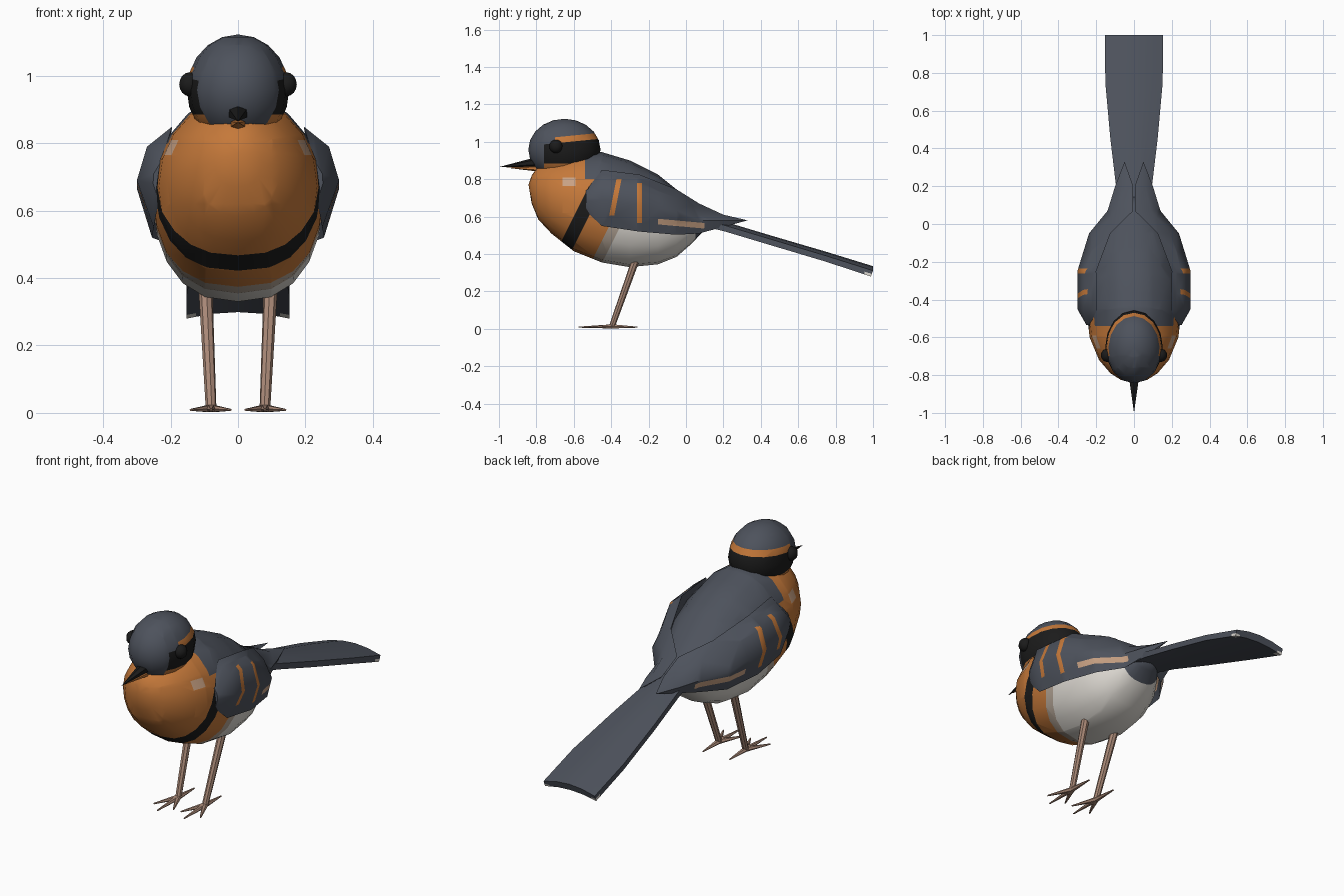
import bpy, bmesh, math
from mathutils import Vector

if "Cube" in bpy.data.objects:
    bpy.data.objects.remove(bpy.data.objects["Cube"])

COLOURS = {
    "slate": (0.075, 0.085, 0.108), "orange": (0.56, 0.19, 0.042),
    "black": (0.011, 0.011, 0.011), "white": (0.72, 0.69, 0.64),
    "tan": (0.58, 0.36, 0.23), "leg_brown": (0.40, 0.25, 0.185),
    "pale_buff": (0.45, 0.37, 0.30),
}
MATS = {}
for key, col in COLOURS.items():
    MATS[key] = bpy.data.materials.new(key)
    MATS[key].diffuse_color = (*col, 1)
INDEX = {k: i for i, k in enumerate(COLOURS)}


def loft(rings, start=None, end=None):
    """Skin a row of equal rings; ends close to a point or a flat cap."""
    bm = bmesh.new()
    rows = [[bm.verts.new(p) for p in r] for r in rings]
    n = len(rows[0])
    for a, b in zip(rows, rows[1:]):
        for i in range(n):
            j = (i + 1) % n
            bm.faces.new((a[i], a[j], b[j], b[i]))
    for row, tip in ((rows[0], start), (rows[-1], end)):
        if tip:
            v = bm.verts.new(tip)
            for i in range(n):
                bm.faces.new((row[i], row[(i + 1) % n], v))
        else:
            bm.faces.new(row)
    return bm


def ellipsoid(centre, radii, u, v):
    bm = bmesh.new()
    bmesh.ops.create_uvsphere(bm, u_segments=u, v_segments=v, radius=1)
    bmesh.ops.scale(bm, vec=radii, verts=bm.verts)
    bmesh.ops.translate(bm, vec=centre, verts=bm.verts)
    return bm


def paint(bm, colour, *planes):
    """Cut out and colour the region where a*x + b*y + c*z > d for each plane."""
    faces = list(bm.faces)
    for a, b, c, d in planes:
        no = Vector((a, b, c))
        geom = set(faces)
        for f in faces:
            geom.update(f.edges)
            geom.update(f.verts)
        out = bmesh.ops.bisect_plane(bm, geom=list(geom), dist=1e-5,
                                     plane_co=no * (d / no.length_squared), plane_no=no)
        faces = [f for f in out["geom"] if isinstance(f, bmesh.types.BMFace)
                 and f.calc_center_median().dot(no) > d]
    for f in faces:
        f.material_index = INDEX[colour]


def finish(name, bm, colour=None, mirror=False, angle=40):
    if colour:
        for f in bm.faces:
            f.material_index = INDEX[colour]
    bmesh.ops.recalc_face_normals(bm, faces=bm.faces)
    for f in bm.faces:
        f.smooth = True
    me = bpy.data.meshes.new(name)
    bm.to_mesh(me)
    bm.free()
    for m in MATS.values():
        me.materials.append(m)
    me.set_sharp_from_angle(angle=math.radians(angle))
    ob = bpy.data.objects.new(name, me)
    bpy.context.collection.objects.link(ob)
    if mirror:
        ob.modifiers.new("mirror", 'MIRROR')
    return ob


def tube(a, b, ra, rb, sides=8, flat=1.0):
    """Tapered rod between two points."""
    a, b = Vector(a), Vector(b)
    q = (b - a).to_track_quat('Z', 'Y')
    rings = []
    for p, r in ((a, ra), (b, rb)):
        ring = []
        for i in range(sides):
            t = 2 * math.pi * i / sides
            o = q @ Vector((r * math.cos(t), r * math.sin(t), 0))
            ring.append(p + Vector((o.x, o.y, o.z * flat)))
        rings.append(ring)
    return loft(rings)


# Body: stations of (y, bottom, top, half width)
stations = [(-.825, .67, .82, .07), (-.79, .585, .87, .125), (-.72, .51, .90, .185),
            (-.60, .415, .935, .235), (-.45, .355, .945, .252), (-.30, .33, .90, .25),
            (-.15, .345, .825, .225), (-.05, .385, .745, .185), (.03, .455, .68, .13),
            (.10, .53, .62, .08)]
rings = []
for y, lo, hi, w in stations:
    ring = []
    for i in range(20):
        t = 2 * math.pi * i / 20
        c, s = math.cos(t), math.sin(t)
        k = 0.8 if s < 0 else 1.0
        x = w * math.copysign(abs(c) ** k, c)
        ring.append((x, y, (lo + hi) / 2 + s * (hi - lo) / 2))
    rings.append(ring)
body = loft(rings, start=(0, -.842, .77), end=(0, .16, .575))
for f in body.faces:
    f.material_index = INDEX["orange"]
paint(body, "white", (0, 1, -.5, -.625))
paint(body, "pale_buff", (0, 1, -.5, -.685), (0, -1, .5, .625))
paint(body, "black", (0, 1, -.5, -.90), (0, -1, .5, .82), (0, 0, -1, -.76))
paint(body, "slate", (0, 0, 1, .80), (0, 1, 0, -.54))
paint(body, "slate", (0, 0, 1, .62), (0, 1, 0, -.40))
paint(body, "slate", (0, 1, 0, .05))
for s in (1, -1):
    paint(body, "tan", (s, 0, 0, .1), (0, 1, 0, -.66), (0, -1, 0, .59),
          (0, 0, 1, .765), (0, 0, -1, -.81))
finish("body", body)

# Head with mask, brow stripe and throat
head = ellipsoid((0, -.65, .958), (.152, .193, .165), 16, 10)
for f in head.faces:
    f.material_index = INDEX["slate"]
paint(head, "black", (0, 1, 0, -.76), (0, .1, -1, -1.062), (0, 0, 1, .885))
paint(head, "orange", (0, 1, 0, -.70), (0, -.1, 1, 1.062), (0, .1, -1, -1.094))
paint(head, "orange", (0, 1, 0, -.76), (0, 0, -1, -.885))
finish("head", head)

# Eyes
finish("eye", ellipsoid((.143, -.695, .975), (.033, .036, .036), 10, 8), "black", True)

# Beak halves
def beak(name, colour, lo, hi, w, tip):
    ring = [(w * math.cos(t), -.80, (lo + hi) / 2 + (hi - lo) / 2 * math.sin(t))
            for t in (math.pi / 3 * i + math.pi / 6 for i in range(6))]
    finish(name, loft([ring], end=tip), colour)

beak("upper_beak", "black", .865, .918, .033, (0, -1, .865))
beak("lower_beak", "orange", .842, .872, .024, (0, -.965, .862))

# Wing: each section runs from the inner top edge over the outside to the lower edge
sections = [
    (-.535, (.232, .74), (.25, .71), (.252, .68), (.235, .63)),
    (-.45, (.195, .85), (.27, .79), (.30, .69), (.25, .55)),
    (-.25, (.20, .825), (.27, .77), (.30, .665), (.255, .52)),
    (-.05, (.125, .745), (.19, .70), (.238, .61), (.21, .503)),
    (.07, (.004, .67), (.09, .645), (.14, .58), (.12, .51)),
    (.20, (.004, .61), (.06, .61), (.10, .58), (.085, .545)),
]
wing = loft([[(x, y, z) for x, z in pts] for y, *pts in sections],
            end=(.05, .33, .58))
for f in wing.faces:
    f.material_index = INDEX["slate"]
# Two slanted wing bars and a flight-feather streak
paint(wing, "orange", (1, 0, 0, .225), (0, 1, -.2, -.532), (0, -1, .2, .505),
      (0, 0, 1, .605), (0, 0, -1, -.80))
paint(wing, "orange", (1, 0, 0, .225), (0, 1, 0, -.262), (0, -1, 0, .235),
      (0, 0, 1, .565), (0, 0, -1, -.78))
paint(wing, "tan", (1, 0, 0, .12), (0, 1, 0, -.15), (0, -1, 0, -.10),
      (0, .09, 1, .545), (0, -.09, -1, -.575))
finish("wing", wing, mirror=True, angle=50)

# Tail: slightly arched, flaring plate
rows = []
for y, z, w, drop in ((.0, .62, .07, .02), (.2, .575, .095, .02), (.45, .50, .125, .02),
                      (.75, .412, .152, .022), (1.0, .335, .153, .024)):
    fr = (-1, -.5, 0, .5, 1)
    top = [(w * f, y, z - drop * f * f) for f in fr]
    low = [(w * f, y - .012 * (y == 1.0), z - .036 - drop * f * f * .8) for f in reversed(fr)]
    rows.append(top + low)
tail = loft(rows)
for f in tail.faces:
    f.material_index = INDEX["slate"]
for s in (1, -1):
    paint(tail, "white", (s, 0, 0, .125), (0, 1, 0, .955), (0, -.3, -1, -.592))
finish("tail", tail)

# Legs and toes
finish("leg", tube((.097, -.265, .38), (.08, -.395, .015), .021, .016), "leg_brown", True)
for name, tip in (("middle_toe", (.08, -.575)), ("inner_toe", (.022, -.52)),
                  ("outer_toe", (.14, -.52)), ("back_toe", (.08, -.26))):
    finish(name, tube((.08, -.395, .013), (*tip, .009), .016, .004, 6, .8),
           "leg_brown", True)

for m in bpy.data.materials:
    if m.users and not m.is_grease_pencil:
        m.use_nodes = True
        m.node_tree.nodes["Principled BSDF"].inputs["Base Color"].default_value = m.diffuse_color
